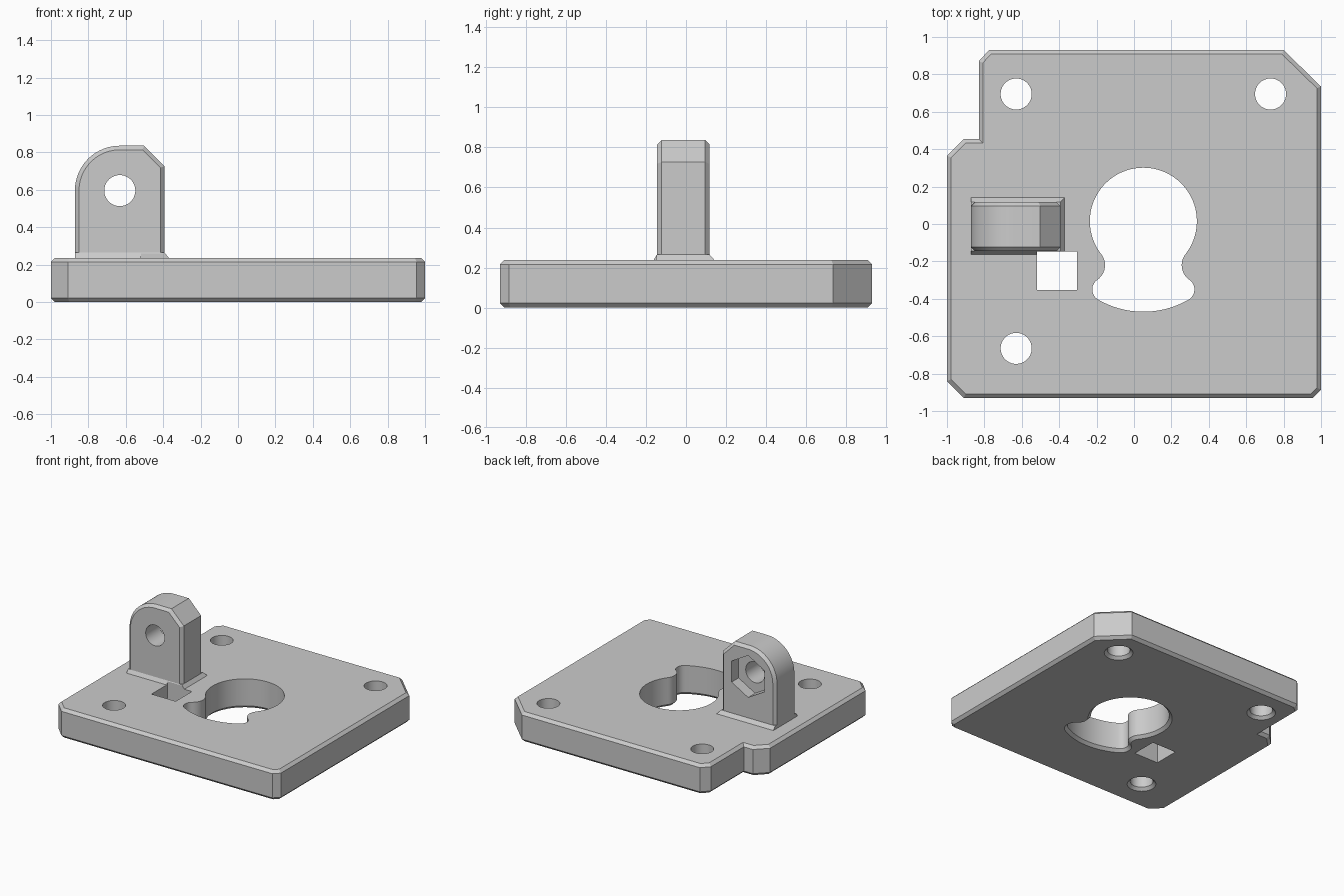
import bpy, bmesh, math
from mathutils import Vector

cube = bpy.data.objects.get("Cube")
if cube:
    bpy.data.objects.remove(cube, do_unlink=True)

grey = bpy.data.materials.new("plain_grey")
grey.use_nodes = True
grey.diffuse_color = (0.6, 0.6, 0.6, 1)
grey.node_tree.nodes["Principled BSDF"].inputs["Base Color"].default_value = (0.6, 0.6, 0.6, 1)

TOP = 0.237       # plate thickness
CHAMFER = 0.022
EYE = Vector((-0.632, 0.596))   # pivot hole centre in x, z


def arc(centre, radius, start, end, steps):
    """Points along an arc, angles in degrees."""
    angles = [math.radians(start + (end - start) * i / steps) for i in range(steps + 1)]
    return [Vector((centre[0] + radius * math.cos(a), centre[1] + radius * math.sin(a))) for a in angles]


def circle(centre, radius, sides=64, turn=0):
    return arc(centre, radius, turn, turn + 360, sides)[:-1]


def rectangle(x0, x1, y0, y1):
    return [Vector(p) for p in ((x0, y0), (x1, y0), (x1, y1), (x0, y1))]


def inset(points, distance):
    """Mitred inward offset of a counter-clockwise outline."""
    result = []
    for i, p in enumerate(points):
        a = (p - points[i - 1]).normalized()
        b = (points[(i + 1) % len(points)] - p).normalized()
        n1, n2 = Vector((-a.y, a.x)), Vector((-b.y, b.x))
        result.append(p + (n1 + n2) * distance / (1 + n1.dot(n2)))
    return result


def loft(name, outline, layers, upright=False):
    """Solid from an outline at several (level, inset) layers; upright runs it along -y."""
    area = sum(outline[i - 1].cross(p) for i, p in enumerate(outline))
    if area < 0:
        outline = outline[::-1]
    bm = bmesh.new()
    rings = []
    for level, distance in layers:
        ring = []
        for u, v in inset(outline, distance):
            ring.append(bm.verts.new((u, -level, v) if upright else (u, v, level)))
        rings.append(ring)
    for low, high in zip(rings, rings[1:]):
        for i in range(len(low)):
            bm.faces.new((low[i - 1], low[i], high[i], high[i - 1]))
    bm.faces.new(rings[0][::-1])
    bm.faces.new(rings[-1])
    bmesh.ops.recalc_face_normals(bm, faces=bm.faces[:])
    mesh = bpy.data.meshes.new(name)
    bm.to_mesh(mesh)
    bm.free()
    mesh.materials.append(grey)
    obj = bpy.data.objects.new(name, mesh)
    bpy.context.collection.objects.link(obj)
    return obj


def activate(obj):
    bpy.ops.object.select_all(action="DESELECT")
    obj.select_set(True)
    bpy.context.view_layer.objects.active = obj


def cut(obj, cutters):
    activate(obj)
    for cutter in cutters:
        mod = obj.modifiers.new("cut", "BOOLEAN")
        mod.operation = "DIFFERENCE"
        mod.solver = "EXACT"
        mod.object = cutter
        bpy.ops.object.modifier_apply(modifier=mod.name)


# Base plate with clipped corners and a side notch
plate_outline = [Vector(p) for p in (
    (-0.91, -0.93), (0.955, -0.93), (1, -0.885), (1, 0.735), (0.8, 0.93), (-0.775, 0.93),
    (-0.83, 0.87), (-0.83, 0.455), (-0.91, 0.455), (-1, 0.365), (-1, -0.84))]
plate = loft("base_plate", plate_outline,
             [(0, CHAMFER), (CHAMFER, 0), (TOP - CHAMFER, 0), (TOP, CHAMFER)])

# Keyhole outline: round opening, concave neck, flared foot
hub, neck, lobe = Vector((0.05, 0.015)), Vector((0.35, -0.22)), Vector((0.26, -0.35))
hub_r = 0.286
neck_r = (neck - hub).length - hub_r
lobe_r = (lobe - neck).length - neck_r
foot_r = (lobe - hub).length + lobe_r


def heading(v):
    return math.degrees(math.atan2(v.y, v.x))


to_neck, to_lobe, to_foot = heading(neck - hub), heading(lobe - neck) + 360, heading(lobe - hub)
half = arc(hub, hub_r, 90, to_neck, 32)
half += arc(neck, neck_r, to_neck + 180, to_lobe, 12)[1:]
half += arc(lobe, lobe_r, to_lobe - 180, to_foot, 12)[1:]
half += arc(hub, foot_r, to_foot, -90, 8)[1:]
keyhole = half + [Vector((2 * hub.x - p.x, p.y)) for p in half[-2:0:-1]]

# Through holes, chamfered on the underside
through = [(-0.02, -0.02 - CHAMFER), (CHAMFER, 0), (0.4, 0)]
cutters = [loft("keyhole_cutter", keyhole, through)]
for spot in ((-0.63, 0.695), (0.73, 0.695), (-0.63, -0.665)):
    cutters.append(loft("screw_hole_cutter", circle(spot, 0.083), through))
square = loft("square_hole_cutter", rectangle(-0.518, -0.304, -0.352, -0.148), [(-0.1, 0), (0.4, 0)])
cut(plate, cutters + [square])

# Upright lug: one rounded and one clipped top corner, chamfered both faces
lug_outline = [Vector(p) for p in ((-0.872, 0.15), (-0.393, 0.15), (-0.393, 0.727), (-0.502, 0.836))]
lug_outline += arc(EYE, 0.24, 90, 180, 24)
lug = loft("pivot_lug", lug_outline,
           [(-0.118, CHAMFER), (-0.096, 0), (0.123, 0), (0.145, CHAMFER)], upright=True)
pin = loft("pin_cutter", circle(EYE, 0.083), [(-0.3, 0), (0.3, 0)], upright=True)
nut = loft("nut_cutter", circle(EYE, 0.168, 6, 30), [(-0.3, 0), (-0.03, 0)], upright=True)
cut(lug, [pin, nut])

# Sloped skirt around the foot of the lug
skirt = loft("lug_skirt", rectangle(-0.872, -0.393, -0.145, 0.118), [(TOP - 0.02, 0), (TOP + 0.028, 0)])
for v in skirt.data.vertices:
    if v.co.z < TOP:
        v.co.z = TOP - 0.002
        v.co.y += 0.026 if v.co.y > 0 else -0.018
        v.co.x += 0.024 if v.co.x > -0.6 else 0
cut(skirt, [square])

for cutter in cutters + [square, pin, nut]:
    bpy.data.objects.remove(cutter, do_unlink=True)
for obj in (plate, lug, skirt):
    activate(obj)
    bpy.ops.object.shade_smooth_by_angle(angle=math.radians(25))
